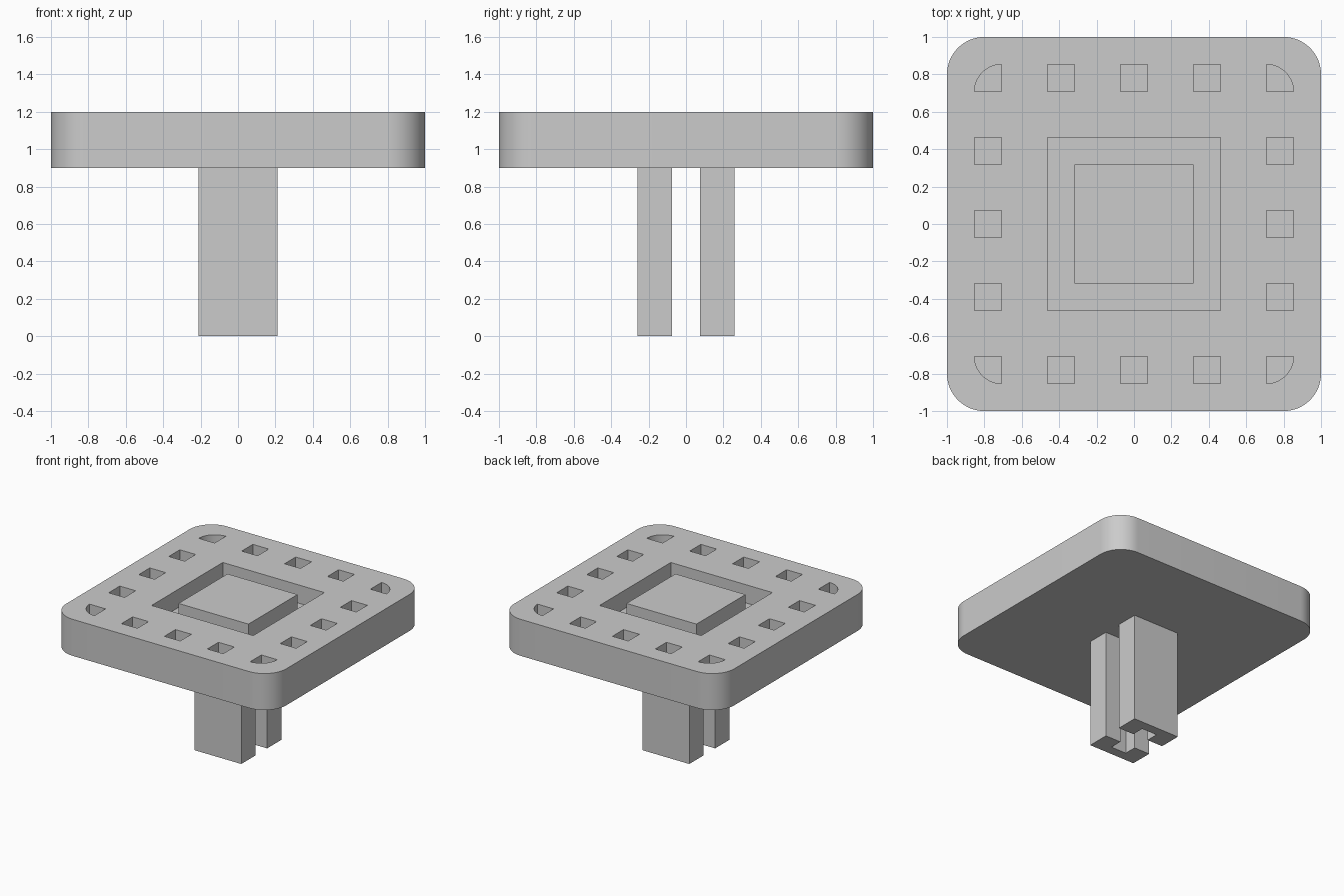
import bpy
import bmesh
from math import sin, cos, pi

if "Cube" in bpy.data.objects:
    bpy.data.objects.remove(bpy.data.objects["Cube"], do_unlink=True)

grey = bpy.data.materials.new("plain grey")
grey.use_nodes = True
grey.diffuse_color = (0.6, 0.6, 0.6, 1)
grey.node_tree.nodes["Principled BSDF"].inputs["Base Color"].default_value = (0.6, 0.6, 0.6, 1)

TOP, BOTTOM, FLOOR = 1.2, 0.9, 1.05


def prism(name, outlines, z0, z1):
    """Extrude closed outlines (counter-clockwise) from z0 up to z1."""
    mesh = bpy.data.meshes.new(name)
    bm = bmesh.new()
    for outline in outlines:
        face = bm.faces.new([bm.verts.new((x, y, z0)) for x, y in outline])
        grown = bmesh.ops.extrude_face_region(bm, geom=[face])["geom"]
        for v in grown:
            if isinstance(v, bmesh.types.BMVert):
                v.co.z = z1
    bmesh.ops.recalc_face_normals(bm, faces=bm.faces)
    bm.to_mesh(mesh)
    bm.free()
    mesh.materials.append(grey)
    obj = bpy.data.objects.new(name, mesh)
    bpy.context.collection.objects.link(obj)
    return obj


def square(cx, cy, half):
    return [(cx - half, cy - half), (cx + half, cy - half),
            (cx + half, cy + half), (cx - half, cy + half)]


def arc(cx, cy, r, start, steps):
    return [(cx + r * cos(start + i * pi / 2 / steps),
             cy + r * sin(start + i * pi / 2 / steps)) for i in range(steps + 1)]


# The four corners, counter-clockwise, with the start angle of each arc
corners = [(1, 1, 0), (-1, 1, pi / 2), (-1, -1, pi), (1, -1, 3 * pi / 2)]

# Rounded plate
plate = prism("plate", [[p for sx, sy, a in corners
                         for p in arc(0.8 * sx, 0.8 * sy, 0.2, a, 16)]], BOTTOM, TOP)

# Pockets: central recess, rows of square holes, quarter-round corner holes
pockets = [square(0, 0, 0.462)]
for t in (-0.39, 0, 0.39):
    for side in (-0.78, 0.78):
        pockets += [square(t, side, 0.072), square(side, t, 0.072)]
for sx, sy, a in corners:
    cx, cy = 0.708 * sx, 0.708 * sy
    pockets.append([(cx, cy)] + arc(cx, cy, 0.145, a, 12))
cutter = prism("pocket_cutter", pockets, FLOOR, TOP + 0.1)
cutter.hide_render = True

cut = plate.modifiers.new("pockets", "BOOLEAN")
cut.operation = "DIFFERENCE"
cut.solver = "EXACT"
cut.object = cutter
bpy.context.view_layer.objects.active = plate
bpy.ops.object.select_all(action="DESELECT")
plate.select_set(True)
bpy.ops.object.modifier_apply(modifier=cut.name)
bpy.data.objects.remove(cutter, do_unlink=True)
bpy.ops.object.shade_smooth_by_angle(angle=pi / 6)

# Raised block in the recess, level with the plate
prism("centre_block", [square(0, 0, 0.318)], FLOOR, TOP)

# Two channel-shaped legs whose grooves face each other
half, groove, inner, web, outer = 0.212, 0.07, 0.076, 0.18, 0.26
channel = [(-half, inner), (-groove, inner), (-groove, web), (groove, web),
           (groove, inner), (half, inner), (half, outer), (-half, outer)]
for name, s in (("front_leg", -1), ("back_leg", 1)):
    prism(name, [[(s * x, s * y) for x, y in channel]], 0, BOTTOM)
